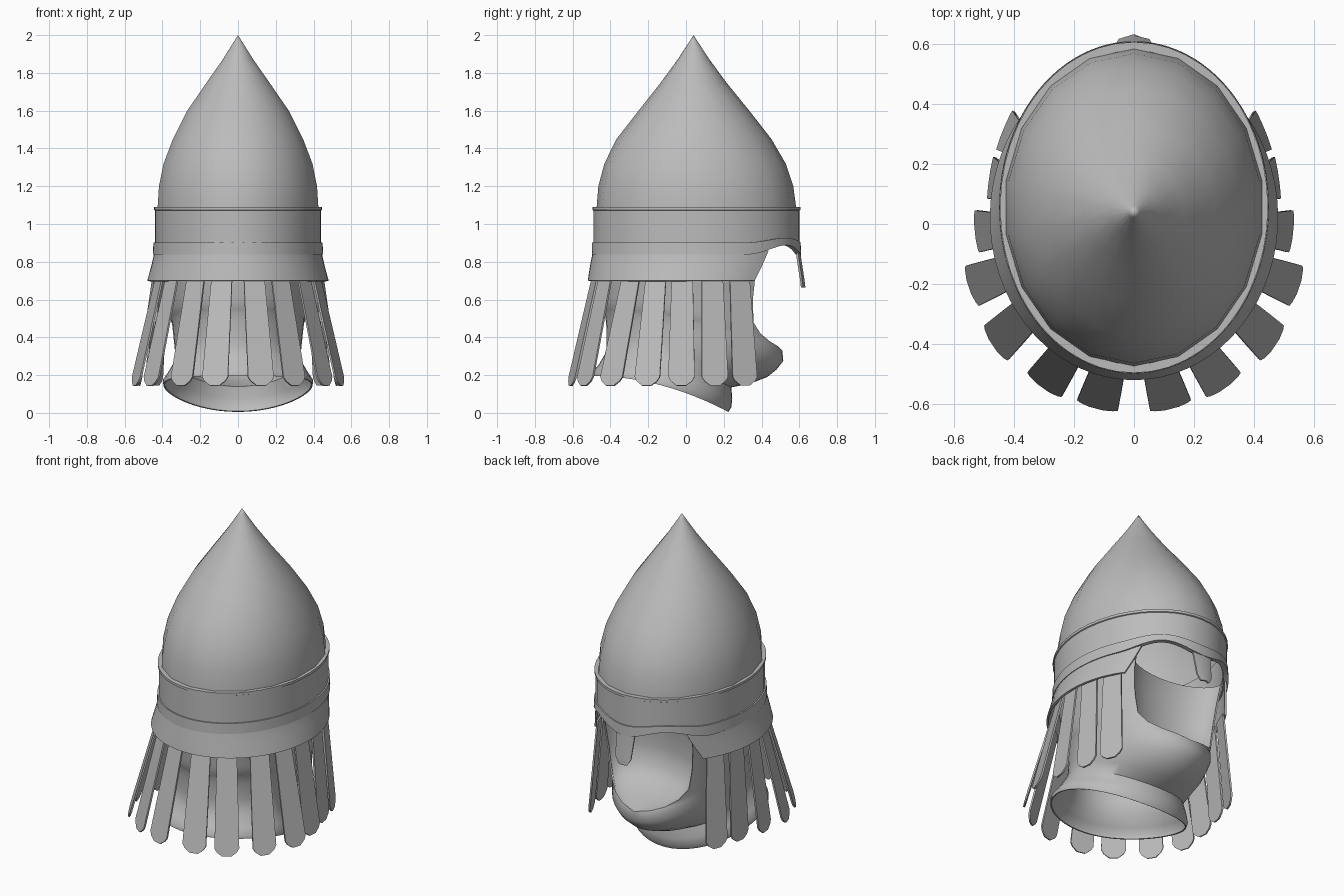
import bpy, bmesh, math
from math import sin, cos, pi, radians
from mathutils import Vector

if "Cube" in bpy.data.objects:
    bpy.data.objects.remove(bpy.data.objects["Cube"])

steel = bpy.data.materials.new("grey_steel")
steel.diffuse_color = (0.5, 0.5, 0.5, 1)
steel.use_nodes = True
steel.node_tree.nodes["Principled BSDF"].inputs["Base Color"].default_value = steel.diffuse_color


def finish(name, bm, thick=0.0, angle=40):
    bmesh.ops.remove_doubles(bm, verts=bm.verts, dist=0.0005)
    bmesh.ops.recalc_face_normals(bm, faces=bm.faces)
    me = bpy.data.meshes.new(name)
    bm.to_mesh(me)
    bm.free()
    me.materials.append(steel)
    ob = bpy.data.objects.new(name, me)
    bpy.context.collection.objects.link(ob)
    bpy.ops.object.select_all(action='DESELECT')
    ob.select_set(True)
    bpy.context.view_layer.objects.active = ob
    if thick:
        mod = ob.modifiers.new("thickness", 'SOLIDIFY')
        mod.thickness = thick
        mod.offset = -1
        bpy.ops.object.modifier_apply(modifier=mod.name)
    bpy.ops.object.shade_smooth_by_angle(angle=radians(angle))
    return ob


def loft(name, rows, wrap=False, **kw):
    """Skin a list of point rows; wrap joins the last row to the first."""
    bm = bmesh.new()
    grid = [[bm.verts.new(p) for p in row] for row in rows]
    pairs = list(zip(grid, grid[1:]))
    if wrap:
        pairs.append((grid[-1], grid[0]))
    for lo, hi in pairs:
        for i in range(len(lo) - 1):
            bm.faces.new((lo[i], lo[i + 1], hi[i + 1], hi[i]))
    return finish(name, bm, **kw)


def arc(rx, ry, cy, z, gap=0, n=48):
    """Ellipse row starting at the face (+y); z may depend on the angle."""
    g = radians(gap)
    row = []
    for i in range(n + 1):
        a = g + (2 * pi - 2 * g) * i / n
        row.append((rx * sin(a), cy + ry * cos(a), z(a) if callable(z) else z))
    return row


# Pointed skull: z, half width, half depth, centre y
skull = [(1.00, .434, .534, .055), (1.09, .432, .528, .055), (1.2, .425, .516, .052),
         (1.32, .40, .48, .048), (1.45, .35, .41, .042), (1.6, .273, .293, .042),
         (1.75, .168, .173, .04), (1.87, .083, .085, .04), (1.97, .019, .019, .04),
         (2.0, .0001, .0001, .04)]
loft("skull_dome", [arc(rx, ry, cy, z, n=18) for z, rx, ry, cy in skull], angle=50)

# Brow band with a small top lip
band = [(.89, .44, .545), (1.072, .44, .545), (1.075, .446, .551), (1.09, .446, .551),
        (1.09, .418, .522), (.89, .418, .522)]
loft("brow_band", [arc(rx, ry, .055, z) for z, rx, ry in band], wrap=True, angle=30)


# Lower rim, arched over each eye
def brow(base, rise):
    def z(a):
        a = min(a, 2 * pi - a)
        return base + (rise * sin(pi * a / radians(62)) ** 2 if a < radians(62) else 0)
    return z


rim = [(.838, .05, .45, .554), (.902, .025, .448, .552),
       (.902, .025, .42, .525), (.838, .05, .42, .525)]
loft("lower_rim", [arc(rx, ry, .055, brow(b, r), n=96) for b, r, rx, ry in rim],
     wrap=True, angle=30)

# Nose guard
nose = [(.90, .075, .606), (.83, .062, .608), (.70, .052, .628), (.665, .03, .632)]
loft("nose_guard", [[(-w, y - .012, z), (0, y, z), (w, y - .012, z)] for z, w, y in nose],
     thick=.012)

# Flared collar, open at the face: z, half width, half depth, centre y, opening
collar = [(.86, .442, .545, .052, 45), (.84, .445, .546, .05, 46),
          (.78, .459, .546, .038, 48), (.70, .48, .542, .022, 51)]
loft("flared_collar", [arc(rx, ry, cy, z, gap) for z, rx, ry, cy, gap in collar], thick=.012)

# Hanging strips: root x, y and tip x, y, mirrored to both sides
strips = [(.086, -.485, .125, -.615), (.225, -.43, .305, -.545), (.352, -.293, .47, -.405),
          (.42, -.16, .55, -.21), (.448, -.02, .53, -.025), (.445, .14, .482, .155),
          (.40, .285, .435, .315)]
# Outline: drop from root to tip, half width
outline = [(0, .056), (.5, .064), (.92, .070), (.96, .056), (1.0, .025)]
for i, (rx, ry, tx, ty) in enumerate(strips):
    for side, word in ((1, "right"), (-1, "left")):
        root, tip = Vector((side * rx, ry, .72)), Vector((side * tx, ty, .145))
        mid = (root + tip) / 2
        out = Vector((mid.x / .22, (mid.y - .05) / .32, 0)).normalized()
        across = Vector((-out.y, out.x, 0))
        rows = []
        for t, w in outline:
            c = root.lerp(tip, t)
            rows.append([c - across * w, c + across * w])
        loft(f"strip_{word}_{i + 1}", rows, thick=.01)

# Mail hood: back z, front z, half width, back y, front y, face opening half angle
hood = [(.195, .005, .395, -.50, .225, 0), (.215, .03, .398, -.50, .24, 0),
        (.25, .075, .372, -.465, .245, 0), (.31, .135, .337, -.43, .24, 0),
        (.35, .155, .33, -.42, .34, 0), (.39, .19, .335, -.42, .43, 0),
        (.44, .23, .34, -.42, .48, 0), (.49, .275, .345, -.425, .515, 0),
        (.53, .33, .35, -.43, .51, 0), (.545, .345, .355, -.435, .505, 16),
        (.56, .355, .36, -.44, .50, 28), (.58, .377, .365, -.445, .50, 39),
        (.61, .425, .37, -.45, .51, 47), (.68, .56, .38, -.455, .53, 50),
        (.77, .73, .40, -.465, .55, 50), (.86, .86, .42, -.47, .57, 48)]
rows = []
for zb, zf, rx, yb, yf, gap in hood:
    slope = lambda a, zb=zb, zf=zf: zb + (zf - zb) * ((1 + cos(a)) / 2) ** 2
    rows.append(arc(rx, (yf - yb) / 2, (yf + yb) / 2, slope, gap))
loft("mail_hood", rows, thick=.008, angle=60)

# Hollow face lining, a bowl sunk behind the opening
lining = []
for row in rows[8:]:
    (x, y, z), half = row[0], max(row[0][0], .001)
    lining.append([(half * cos(pi * k / 16), y - .55 * half * sin(pi * k / 16), z)
                   for k in range(17)])
loft("face_lining", lining, angle=60)
